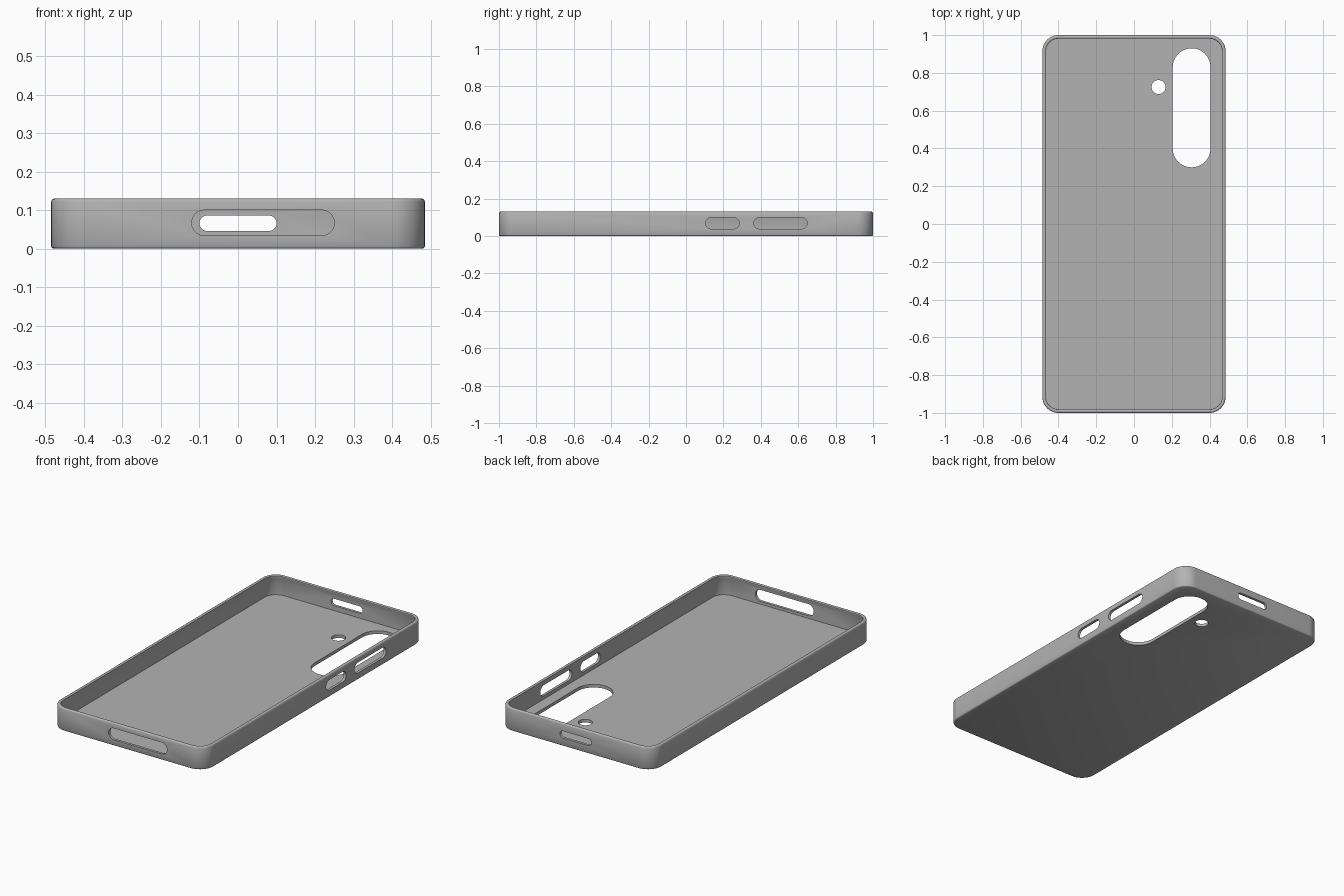
import bpy, bmesh
from math import sin, cos, pi

if "Cube" in bpy.data.objects:
    bpy.data.objects.remove(bpy.data.objects["Cube"], do_unlink=True)

HALF_W, HALF_L, HEIGHT, FLOOR, RADIUS = 0.485, 1.0, 0.13, 0.018, 0.085

grey = bpy.data.materials.new("soft grey")
grey.use_nodes = True
colour = (0.45, 0.45, 0.45, 1)
grey.diffuse_color = colour
grey.node_tree.nodes["Principled BSDF"].inputs["Base Color"].default_value = colour


def outline(half_a, half_b, r, steps=12):
    """Counter-clockwise rounded rectangle."""
    pts = []
    for q, (sa, sb) in enumerate([(1, 1), (-1, 1), (-1, -1), (1, -1)]):
        for i in range(steps + 1):
            t = (q + i / steps) * pi / 2
            p = (sa * (half_a - r) + r * cos(t), sb * (half_b - r) + r * sin(t))
            if not pts or abs(p[0] - pts[-1][0]) + abs(p[1] - pts[-1][1]) > 1e-5:
                pts.append(p)
    if abs(pts[0][0] - pts[-1][0]) + abs(pts[0][1] - pts[-1][1]) < 1e-5:
        pts.pop()
    return pts


def loft(name, rings):
    """Closed solid through a stack of equal-sized rings of 3D points."""
    bm = bmesh.new()
    loops = [[bm.verts.new(p) for p in ring] for ring in rings]
    for low, high in zip(loops, loops[1:]):
        for i in range(len(low)):
            j = (i + 1) % len(low)
            bm.faces.new((low[i], low[j], high[j], high[i]))
    bm.faces.new(loops[0][::-1])
    bm.faces.new(loops[-1])
    bmesh.ops.recalc_face_normals(bm, faces=bm.faces)
    mesh = bpy.data.meshes.new(name)
    bm.to_mesh(mesh)
    bm.free()
    obj = bpy.data.objects.new(name, mesh)
    bpy.context.collection.objects.link(obj)
    return obj


# Tray: inset and height pairs up the outside, over the rim and down inside
profile = [(0.006, 0), (0.002, 0.002), (0, 0.006),
           (0, HEIGHT - 0.008), (0.002, HEIGHT - 0.003), (0.007, HEIGHT),
           (0.013, HEIGHT), (0.018, HEIGHT - 0.003), (0.019, HEIGHT - 0.008),
           (0.015, HEIGHT - 0.016), (0.015, FLOOR)]
case = loft("phone_case", [
    [(x, y, z) for x, y in outline(HALF_W - d, HALF_L - d, RADIUS - d)]
    for d, z in profile])
case.data.materials.append(grey)


def cut(axis, a0, a1, b0, b1, start, end):
    """Cut a pill-shaped opening through the case along one axis."""
    ha, hb = (a1 - a0) / 2, (b1 - b0) / 2
    flat = [(a + (a0 + a1) / 2, b + (b0 + b1) / 2)
            for a, b in outline(ha, hb, min(ha, hb))]
    place = {"x": lambda a, b, c: (c, a, b),
             "y": lambda a, b, c: (a, c, b),
             "z": lambda a, b, c: (a, b, c)}[axis]
    cutter = loft("cutter", [[place(a, b, c) for a, b in flat] for c in (start, end)])
    cutter.hide_render = True
    mod = case.modifiers.new("opening", "BOOLEAN")
    mod.operation, mod.solver, mod.object = "DIFFERENCE", "EXACT", cutter
    bpy.context.view_layer.objects.active = case
    bpy.ops.object.modifier_apply(modifier=mod.name)
    bpy.data.objects.remove(cutter, do_unlink=True)


# Camera and flash openings in the floor
cut("z", 0.205, 0.405, 0.30, 0.93, -0.05, 0.05)
cut("z", 0.093, 0.167, 0.688, 0.762, -0.05, 0.05)
# Port slot at the front and small slot at the back
cut("y", -0.12, 0.25, 0.034, 0.10, -1.1, -0.9)
cut("y", -0.10, 0.10, 0.046, 0.086, 0.9, 1.1)
# Button slots in the side wall
cut("x", 0.105, 0.285, 0.038, 0.098, 0.43, 0.6)
cut("x", 0.362, 0.648, 0.038, 0.098, 0.43, 0.6)

# Smooth corners, crisp openings
bpy.ops.object.select_all(action="DESELECT")
case.select_set(True)
bpy.context.view_layer.objects.active = case
bpy.ops.object.shade_smooth_by_angle(angle=0.7)
